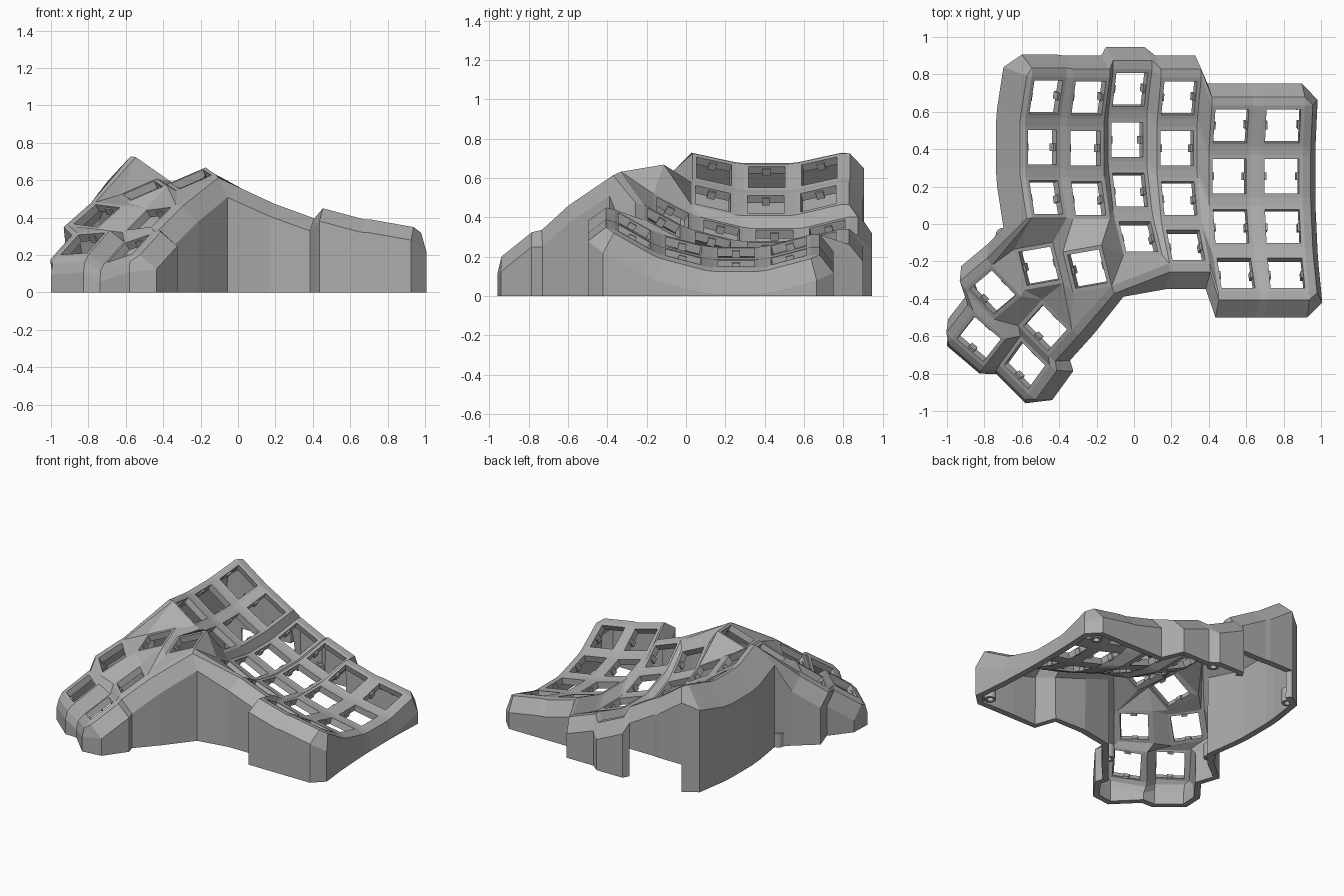
import bpy
import bmesh
from math import radians, sin, cos
from mathutils import Matrix, Vector, Euler

cube = bpy.data.objects.get("Cube")
if cube:
    bpy.data.objects.remove(cube)

HALF, HOLE = 0.114, 0.093        # key plate and switch opening half widths
RADIUS, STEP = 1.034, 15         # finger column curvature
OUT, DROP = 0.09, 0.12           # bevel from plate edge to wall
CORNERS = {"TL": (-1, 1), "TR": (1, 1), "BR": (1, -1), "BL": (-1, -1)}

grey = bpy.data.materials.new("matte grey")
grey.use_nodes = True
colour = (0.42, 0.42, 0.42, 1)
grey.diffuse_color = colour
grey.node_tree.nodes["Principled BSDF"].inputs["Base Color"].default_value = colour


def finish(name, bm, thickness=0):
    mesh = bpy.data.meshes.new(name)
    bm.to_mesh(mesh)
    bm.free()
    mesh.materials.append(grey)
    ob = bpy.data.objects.new(name, mesh)
    bpy.context.collection.objects.link(ob)
    if thickness:
        mod = ob.modifiers.new("shell", "SOLIDIFY")
        mod.thickness = thickness
        mod.offset = -1
    return ob


# Key frames: finger columns (centre of second row, tilt, row count)
columns = [
    ((-0.49, 0.41, 0.605), 35, 3),
    ((-0.26, 0.405, 0.465), 30, 3),
    ((-0.035, 0.45, 0.295), 25, 4),
    ((0.23, 0.405, 0.24), 20, 4),
    ((0.51, 0.255, 0.22), 15, 4),
    ((0.79, 0.255, 0.165), 10, 4),
]
frames = {}
for c, (centre, tilt, rows) in enumerate(columns):
    base = Matrix.Translation(centre) @ Matrix.Rotation(radians(tilt), 4, "Y")
    for r in range(rows):
        a = radians((1 - r) * STEP)
        arc = Matrix.Translation((0, RADIUS * sin(a), RADIUS * (1 - cos(a))))
        frames[c, r] = base @ arc @ Matrix.Rotation(a, 4, "X")

# Key frames: thumb cluster
thumbs = [
    ((-0.25, -0.24, 0.605), (10, -23, 10)),
    ((-0.51, -0.225, 0.545), (10, -23, 10)),
    ((-0.755, -0.365, 0.41), (6, -34, 40)),
    ((-0.475, -0.555, 0.395), (-6, -34, 48)),
    ((-0.83, -0.615, 0.26), (-4, -35, 52)),
    ((-0.585, -0.755, 0.235), (-16, -33, 54)),
]
for i, (centre, turn) in enumerate(thumbs):
    rot = Euler([radians(t) for t in turn], "XYZ").to_matrix().to_4x4()
    frames["T", i] = Matrix.Translation(centre) @ rot

# Key plates with square openings
bm = bmesh.new()
outer = {}
plate_faces = []


def face(*verts):
    verts = list(dict.fromkeys(verts))
    if len(verts) > 2:
        return bm.faces.new(verts)


for key, m in frames.items():
    inner = {}
    for n, (x, y) in CORNERS.items():
        outer[key, n] = bm.verts.new(m @ Vector((x * HALF, y * HALF, 0)))
        inner[n] = bm.verts.new(m @ Vector((x * HOLE, y * HOLE, 0)))
    names = list(CORNERS)
    for a, b in zip(names, names[1:] + names[:1]):
        plate_faces.append(face(outer[key, a], outer[key, b], inner[b], inner[a]))


def web(*spots):
    face(*[outer[(a, b), n] for a, b, n in (s for s in spots)])


# Webs between finger keys
for c, r in [k for k in frames if k[0] != "T"]:
    below, beside, across = ((c, r + 1) in frames, (c + 1, r) in frames,
                             (c + 1, r + 1) in frames)
    if below:
        web((c, r, "BL"), (c, r, "BR"), (c, r + 1, "TR"), (c, r + 1, "TL"))
    if beside:
        web((c, r, "TR"), (c + 1, r, "TL"), (c + 1, r, "BL"), (c, r, "BR"))
    if below and across:
        web((c, r, "BR"), (c + 1, r, "BL"), (c + 1, r + 1, "TL"), (c, r + 1, "TR"))


# Webs between thumb keys, and from thumb to finger keys
def spot(text):
    return (("T", int(text[1])) if text[0] == "T"
            else (int(text[0]), int(text[1]))) + (text[2:],)


for line in (
    "T0TL T1TR T1BR T0BL", "T1TL T2TR T2BR T1BL", "T1BL T2BR T3TR",
    "T1BR T1BL T3TR", "T1BR T3TR T3BR", "T1BR T3BR T0BL", "T0BL T3BR T0BR",
    "T2BR T2BL T3TL T3TR", "T2TL T4TR T4BR T2BL", "T3TL T5TR T5BR T3BL",
    "T4BR T4BL T5TL T5TR", "T2BL T4BR T5TR T3TL",
    "02BL 02BR T1TR T1TL", "02BR 12BL T0TL T1TR", "12BL 12BR T0TR T0TL",
    "12BR 22BL 23TL", "12BR 23TL T0TR", "T0TR 23TL 23BL", "T0TR 23BL T0BR",
    "T0BR 23BL 23BR 33BL", "02BL T1TL T2TR",
):
    web(*[spot(s) for s in line.split()])

# Outer wall: walk clockwise round the plate edge (spot, outward direction)
NORTH, EAST, SOUTH, WEST = (0, 1), (1, 0), (0, -1), (-1, 0)
walk = [(f"{c}0{n}", NORTH) for c in range(6) for n in ("TL", "TR")]
walk += [(f"5{r}{n}", EAST) for r in range(4) for n in ("TR", "BR")]
walk += [(f"{c}3{n}", SOUTH) for c in (5, 4, 3) for n in ("BR", "BL")]
walk += [(s, SOUTH) for s in "T0BR T3BR T3BL T5BR T5BL".split()]
walk += [(s, WEST) for s in "T5BL T5TL T4BL T4TL".split()]
walk += [(s, NORTH) for s in "T4TL T4TR T2TL T2TR".split()]
walk += [(f"0{r}{n}", WEST) for r in (2, 1, 0) for n in ("BL", "TL")]

ribs = []
for name, (dx, dy) in walk:
    a, b, n = spot(name)
    m, top = frames[a, b], outer[(a, b), n]
    out, drop = OUT, DROP
    if (dx, dy) == WEST:
        out, drop = (OUT, 0.05) if a == "T" else (0.05, 0.2)
    rot = m.to_3x3()
    p1 = top.co + rot @ Vector((dx * out / 2, dy * out / 2, -0.012))
    p2 = top.co + rot @ Vector((dx * out, dy * out, -drop))
    ribs.append([top, bm.verts.new(p1), bm.verts.new(p2),
                 bm.verts.new((p2.x, p2.y, 0))])

# The back wall under the first two columns stops short for the cable opening
raised = [bm.verts.new((rib[2].co.x, rib[2].co.y, 0.2)) for rib in ribs[:4]]
for i, a in enumerate(ribs):
    b = ribs[(i + 1) % len(ribs)]
    for k in range(3):
        if k == 2 and i < 3:
            face(a[2], b[2], raised[i + 1], raised[i])
        else:
            face(a[k], b[k], b[k + 1], a[k + 1])

bmesh.ops.delete(bm, geom=[v for v in bm.verts if not v.link_faces], context="VERTS")
bmesh.ops.recalc_face_normals(bm, faces=bm.faces[:])
if plate_faces[0].normal.z < 0:
    bmesh.ops.reverse_faces(bm, faces=bm.faces[:])
finish("keyboard_case", bm, 0.045)

# Small clips on both sides of every switch opening
bm = bmesh.new()
for m in frames.values():
    for side in (-1, 1):
        place = (m @ Matrix.Translation((side * 0.09, 0, -0.032))
                 @ Matrix.Diagonal((0.016, 0.04, 0.04, 1)))
        bmesh.ops.create_cube(bm, size=1, matrix=place)
finish("switch_clips", bm)

# Screw bosses inside the wall at the base
bm = bmesh.new()
for x, y in ((-0.63, 0.82), (0.05, 0.87), (0.87, 0.65), (0.9, -0.4),
             (-0.2, -0.5), (-0.7, -0.06)):
    bmesh.ops.create_cone(bm, cap_ends=False, segments=16, radius1=0.04,
                          radius2=0.04, depth=0.1,
                          matrix=Matrix.Translation((x, y, 0.05)))
finish("screw_bosses", bm, 0.018)
